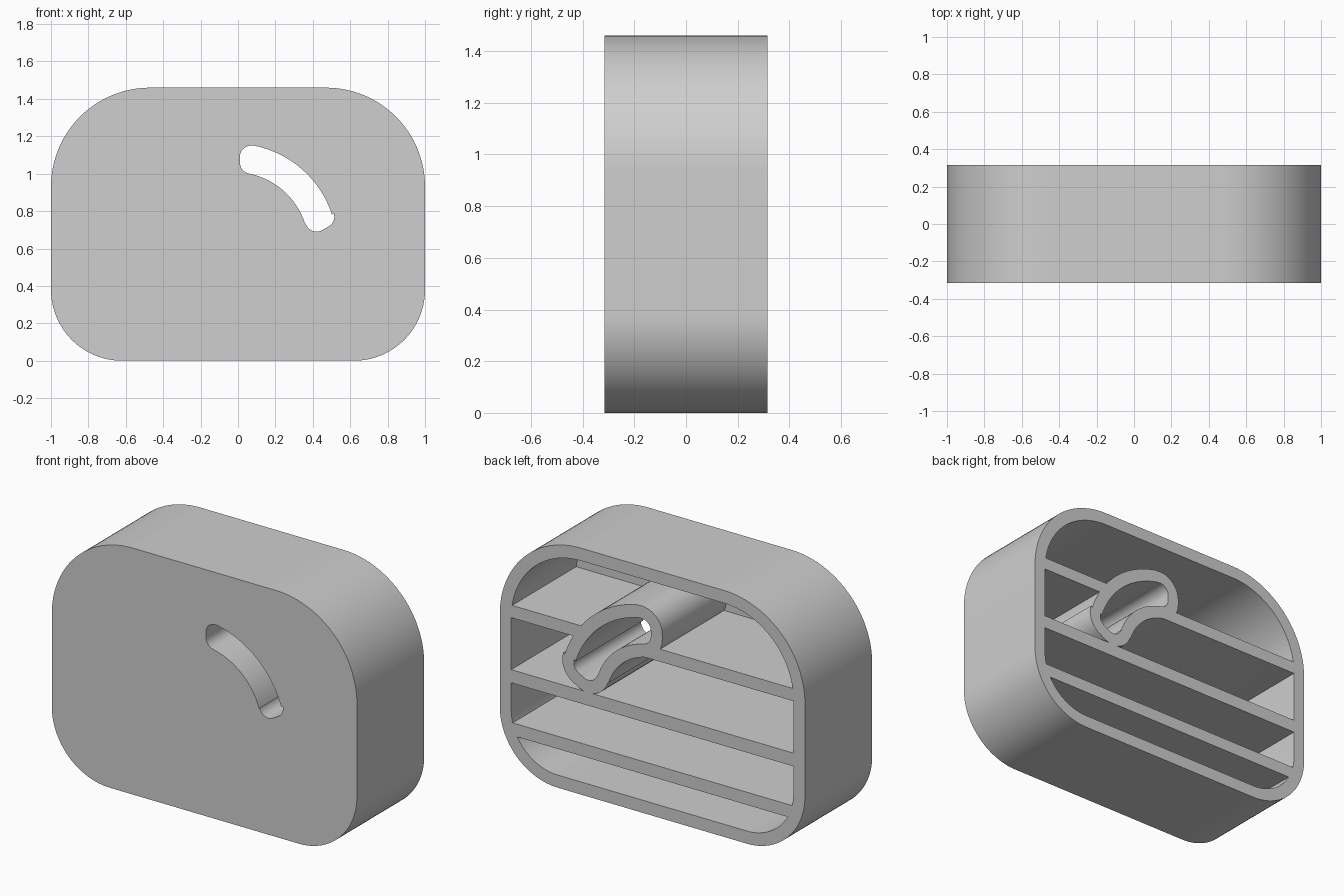
import bpy
import bmesh
from math import cos, sin, radians

if "Cube" in bpy.data.objects:
    bpy.data.objects.remove(bpy.data.objects["Cube"], do_unlink=True)

WIDTH, HEIGHT, DEPTH = 2.0, 1.46, 0.63
WALL, PLATE = 0.075, 0.03
BACK = DEPTH / 2

grey = bpy.data.materials.new("plain_grey")
grey.use_nodes = True
grey.diffuse_color = (0.62, 0.62, 0.62, 1)
grey.node_tree.nodes["Principled BSDF"].inputs["Base Color"].default_value = (0.62, 0.62, 0.62, 1)


def arc(cx, cz, r, start, end, steps):
    """Points on an arc in the x-z plane, angles in degrees."""
    angles = [radians(start + (end - start) * i / steps) for i in range(steps + 1)]
    return [(cx + r * cos(a), cz + r * sin(a)) for a in angles]


def case_outline(inset):
    """Rounded rectangle with larger top corners."""
    points = []
    for side, radius, start in ((1, 0.53, 0), (-1, 0.53, 90), (-1, 0.38, 180), (1, 0.38, 270)):
        cx = side * (WIDTH / 2 - radius)
        cz = HEIGHT - radius if start < 180 else radius
        points += arc(cx, cz, radius - inset, start, start + 90, 24)
    return points


def slot_outline(grow):
    """Curved slot with rounded ends, widened all round by grow."""
    cx, cz, r = -0.02, 0.61, 0.06 + grow
    return (arc(cx, cz, 0.55 + grow, 80, 18, 24)
            + arc(0.455, 0.77, r, 18, -56, 8)
            + arc(0.42, 0.75, r, -56, -162, 10)
            + arc(cx, cz, 0.398 - grow, 18, 78, 24)
            + arc(0.07, 1.06, r, 258, 180, 8)
            + arc(0.07, 1.09, r, 180, 80, 10))


def prism(name, outline, y0, y1):
    """Closed solid made by sweeping an x-z outline along y."""
    bm = bmesh.new()
    face = bm.faces.new([bm.verts.new((x, y0, z)) for x, z in outline])
    swept = bmesh.ops.extrude_face_region(bm, geom=[face])["geom"]
    bmesh.ops.translate(bm, vec=(0, y1 - y0, 0),
                        verts=[v for v in swept if isinstance(v, bmesh.types.BMVert)])
    bmesh.ops.remove_doubles(bm, verts=bm.verts, dist=0.0005)
    bmesh.ops.recalc_face_normals(bm, faces=bm.faces)
    mesh = bpy.data.meshes.new(name)
    bm.to_mesh(mesh)
    bm.free()
    mesh.materials.append(grey)
    obj = bpy.data.objects.new(name, mesh)
    bpy.context.collection.objects.link(obj)
    return obj


def cut(target, cutter):
    """Subtract the cutter and discard it."""
    cutter.hide_render = True
    mod = target.modifiers.new("cut", "BOOLEAN")
    mod.operation, mod.solver, mod.object = "DIFFERENCE", "EXACT", cutter
    bpy.ops.object.select_all(action="DESELECT")
    bpy.context.view_layer.objects.active = target
    target.select_set(True)
    bpy.ops.object.modifier_apply(modifier=mod.name)
    bpy.data.objects.remove(cutter, do_unlink=True)


# Hollow space open at the back, leaving shelves and the slot sleeve standing
hollow = prism("hollow", case_outline(WALL), -BACK + PLATE, BACK + 0.2)
for low, high in ((0.23, 0.305), (0.54, 0.618), (0.926, 1.0)):
    shelf = [(-1.2, low), (1.2, low), (1.2, high), (-1.2, high)]
    cut(hollow, prism("shelf", shelf, -0.6, 0.7))
cut(hollow, prism("slot_sleeve", slot_outline(WALL), -0.6, 0.7))

# Case with its hollow and the slot running right through
case = prism("case", case_outline(0), -BACK, BACK)
cut(case, hollow)
cut(case, prism("slot", slot_outline(0), -0.8, 0.8))

bpy.ops.object.select_all(action="DESELECT")
case.select_set(True)
bpy.context.view_layer.objects.active = case
bpy.ops.object.shade_smooth_by_angle(angle=radians(30))
